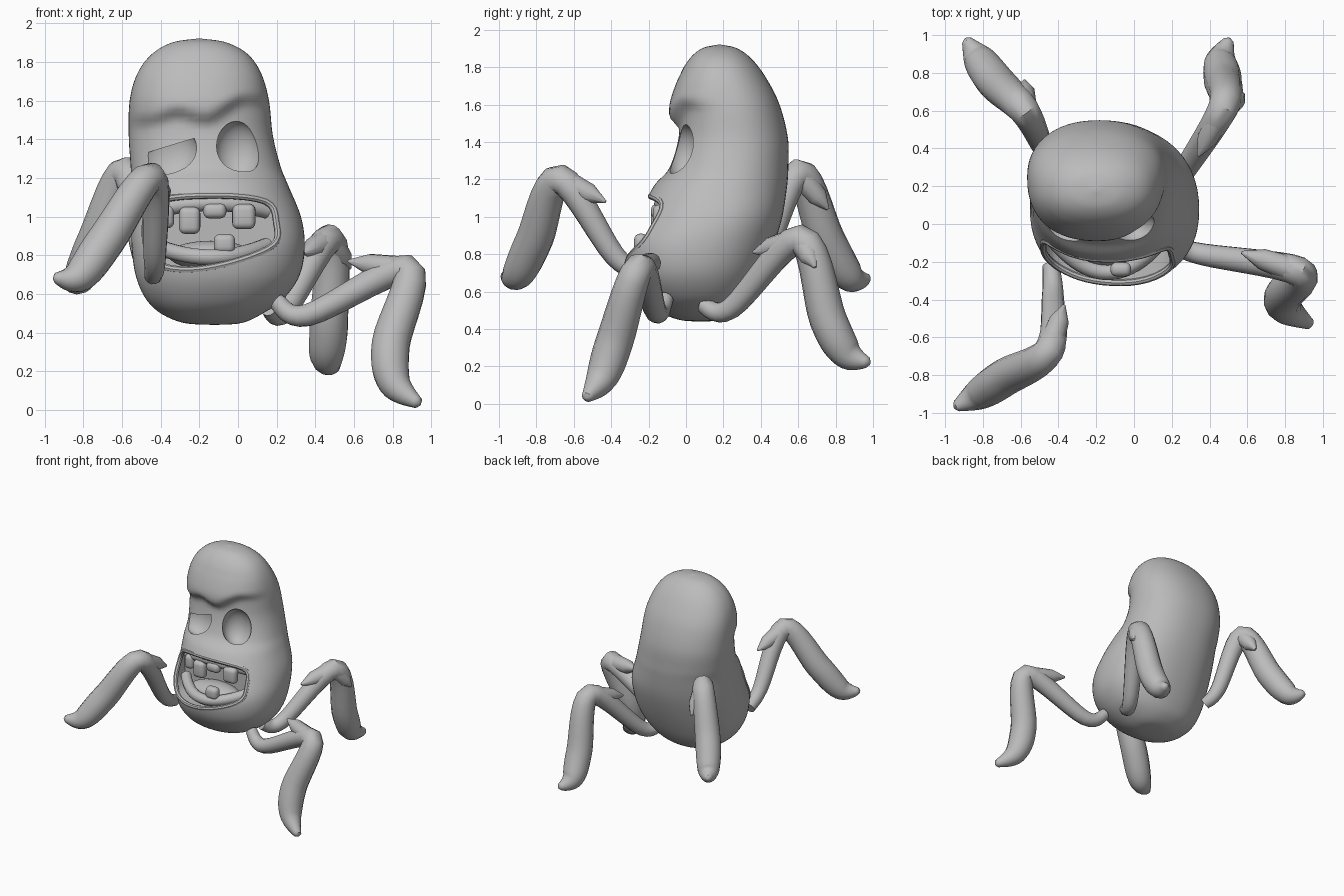
import bpy, bmesh, math
from mathutils import Vector
from mathutils.bvhtree import BVHTree

if "Cube" in bpy.data.objects:
    bpy.data.objects.remove(bpy.data.objects["Cube"])

grey = bpy.data.materials.new("clay_grey")
grey.diffuse_color = (0.5, 0.5, 0.5, 1)
grey.use_nodes = True
grey.node_tree.nodes["Principled BSDF"].inputs["Base Color"].default_value = grey.diffuse_color


def add_object(name, bm):
    bmesh.ops.recalc_face_normals(bm, faces=bm.faces)
    mesh = bpy.data.meshes.new(name)
    bm.to_mesh(mesh)
    bm.free()
    mesh.materials.append(grey)
    ob = bpy.data.objects.new(name, mesh)
    bpy.context.collection.objects.link(ob)
    return ob


def spline(points, steps, closed=False):
    """Catmull-Rom through tuples of any length."""
    n = len(points)
    pick = (lambda i: points[i % n]) if closed else (lambda i: points[max(0, min(n - 1, i))])
    out = []
    for i in range(n if closed else n - 1):
        a, b, c, d = pick(i - 1), pick(i), pick(i + 1), pick(i + 2)
        for s in range(steps):
            t = s / steps
            out.append(tuple(0.5 * (2 * q + (r - p) * t + (2 * p - 5 * q + 4 * r - u) * t * t
                       + (3 * q - p - 3 * r + u) * t ** 3) for p, q, r, u in zip(a, b, c, d)))
    if not closed:
        out.append(tuple(points[-1]))
    return out


def skin(bm, rings, loop=False):
    """Bridge rings of points; cap the ends unless looped."""
    vs = [[bm.verts.new(p) for p in r] for r in rings]
    k = len(vs[0])
    for i in range(len(vs) if loop else len(vs) - 1):
        a, b = vs[i], vs[(i + 1) % len(vs)]
        for j in range(k):
            bm.faces.new((a[j], a[(j + 1) % k], b[(j + 1) % k], b[j]))
    if not loop:
        bm.faces.new(vs[0][::-1])
        bm.faces.new(vs[-1])


def tube(name, pts, sides=12, loop=False):
    """Tube along (x, y, z, radius) points."""
    n, rings, up = len(pts), [], None
    for i, p in enumerate(pts):
        nxt = pts[(i + 1) % n] if loop else pts[min(i + 1, n - 1)]
        prv = pts[i - 1] if loop or i else pts[0]
        t = (Vector(nxt[:3]) - Vector(prv[:3])).normalized()
        up = up or Vector((0, 1, 0.1))
        up = (up - t * up.dot(t)).normalized()
        side = t.cross(up)
        rings.append([Vector(p[:3]) + (up * math.cos(a) + side * math.sin(a)) * p[3]
                      for a in (2 * math.pi * j / sides for j in range(sides))])
    bm = bmesh.new()
    skin(bm, rings, loop)
    return add_object(name, bm)


def smooth(x):
    x = max(0, min(1, x))
    return x * x * (3 - 2 * x)


def ellipsoid(name, centre, radii):
    bm = bmesh.new()
    bmesh.ops.create_uvsphere(bm, u_segments=32, v_segments=20, radius=1)
    bmesh.ops.scale(bm, vec=radii, verts=bm.verts)
    bmesh.ops.translate(bm, vec=centre, verts=bm.verts)
    return add_object(name, bm)


# Body: height, left, right, front, back of each section
sections = [(.44, -.13, -.11, .07, .09), (.45, -.28, .02, -.04, .20), (.50, -.40, .13, -.16, .29),
            (.58, -.48, .24, -.25, .35), (.70, -.53, .32, -.315, .41), (.85, -.55, .345, -.325, .47),
            (1.0, -.55, .325, -.25, .515), (1.16, -.55, .26, -.175, .54), (1.26, -.555, .22, -.09, .547),
            (1.42, -.565, .18, -.04, .545), (1.6, -.56, .16, -.03, .5), (1.74, -.52, .12, -.035, .43),
            (1.84, -.445, .05, .015, .355), (1.9, -.34, -.06, .085, .275), (1.92, -.21, -.19, .17, .19)]


def brow_line(x):
    if x > -.18:
        return 1.45 + .11 * smooth((x + .18) / .22)
    return 1.45 + .04 * math.exp(-((x + .31) / .09) ** 2)


def squarer(v):
    return math.copysign(abs(v) ** .9, v)


rings = []
for z, xl, xr, yf, yb in spline(sections, 7):
    ring = []
    for j in range(64):
        a = 2 * math.pi * j / 64
        x = (xl + xr) / 2 + (xr - xl) / 2 * squarer(math.cos(a))
        y = (yf + yb) / 2 + (yb - yf) / 2 * squarer(math.sin(a))
        # Brow ridge bulges forward over the eyes
        bulge = smooth((z - brow_line(x)) / .09) * (1 - smooth((z - 1.58) / .2))
        ring.append((x, y - .06 * bulge * max(0, -math.sin(a)) ** .6, z))
    rings.append(ring)
bm = bmesh.new()
skin(bm, rings)
bm.normal_update()
tree = BVHTree.FromBMesh(bm)
body = add_object("body", bm)


def front(x, z):
    hit = tree.ray_cast(Vector((x, -2, z)), Vector((0, 1, 0)))[0]
    return hit.y if hit else 0


# Cutters for mouth and eye sockets
mouth = spline([(.14, 1.08), (.2, .96), (.18, .85), (-.02, .765), (-.25, .725), (-.42, .76),
                (-.48, .9), (-.43, 1.07), (-.15, 1.11)], 5, True)
bm = bmesh.new()
skin(bm, [[(x, y, z) for x, z in mouth] for y in (-.6, -.03)])
mouth_cut = add_object("mouth_cutter", bm)
eye_cut = ellipsoid("round_eye_cutter", (0, front(0, 1.35) + .01, 1.345), (.118, .10, .15))
squint_cut = ellipsoid("squint_eye_cutter", (-.355, front(-.355, 1.3) + .01, 1.34), (.145, .09, .145))
bm = bmesh.new()
bm.from_mesh(squint_cut.data)
cut = bmesh.ops.bisect_plane(bm, geom=bm.verts[:] + bm.edges[:] + bm.faces[:], plane_co=(-.355, 0, 1.365),
                             plane_no=(-.29, 0, .95), clear_outer=True)
bmesh.ops.contextual_create(bm, geom=[e for e in cut["geom_cut"] if isinstance(e, bmesh.types.BMEdge)])
bm.to_mesh(squint_cut.data)
bm.free()
bpy.context.view_layer.objects.active = body
for cutter in (mouth_cut, eye_cut, squint_cut):
    mod = body.modifiers.new("cut", "BOOLEAN")
    mod.operation, mod.solver, mod.object = "DIFFERENCE", "EXACT", cutter
    bpy.ops.object.modifier_apply(modifier=mod.name)
    bpy.data.objects.remove(cutter)

# Lips, gums and tongue
tube("lips", [(x, front(x, z) + .014, z, .018) for x, z in mouth], 8, True)


def gum(name, y_mid, y_end, z_mid, z_end):
    arc = [i / 10 for i in range(-10, 11)]
    tube(name, [(-.14 + .29 * t, y_mid + (y_end - y_mid) * t * t, z_mid + (z_end - z_mid) * t * t, .042)
                for t in arc], 10)


gum("upper_gum", -.13, -.05, 1.07, 1.03)
gum("lower_gum", -.255, -.08, .79, .85)
ellipsoid("tongue", (-.14, -.1, .8), (.22, .12, .075))

# Teeth: x, y, z, width, height
for i, (x, y, z, w, h) in enumerate([(-.37, -.11, 1.0, .08, .12), (-.25, -.15, .98, .11, .14),
                                     (-.12, -.15, 1.03, .12, .08), (.03, -.14, 1.0, .12, .13),
                                     (-.07, -.24, .86, .11, .10)]):
    bm = bmesh.new()
    bmesh.ops.create_cube(bm, size=1)
    bmesh.ops.scale(bm, vec=(w, .075, h), verts=bm.verts)
    bmesh.ops.bevel(bm, geom=bm.edges[:], offset=.033, segments=4, profile=.5, affect="EDGES")
    bmesh.ops.translate(bm, vec=(x, y, z), verts=bm.verts)
    add_object(f"tooth_{i + 1}", bm)


def leg(name, elbow_tips, *joints):
    """Leg through hip, bend, knee, shin, heel and toe, with pointed folds hanging from the knee."""
    radii = (.045, .058, .08, .1, .085, .03)
    path = spline([(*p, r) for p, r in zip(joints, radii)], 7)
    end = Vector(joints[5]) + (Vector(joints[5]) - Vector(joints[4])).normalized() * .015
    tube(name, path + [(*end, .008)], 14)
    knee = Vector(joints[2])
    for i, tip in enumerate(elbow_tips):
        mid = knee.lerp(Vector(tip), .65)
        tube(f"{name}_knee_fold_{i + 1}", [(*knee, .07), (*mid, .055), (*tip, .008)], 10)


leg("front_left_leg", [(-.37, -.43, 1.08)], (-.44, -.22, .69), (-.43, -.38, .79), (-.45, -.67, 1.2),
    (-.68, -.81, .88), (-.82, -.9, .695), (-.94, -.965, .68))
leg("back_left_leg", [(-.58, .76, 1.04)], (-.44, .32, .7), (-.49, .42, .8), (-.58, .6, 1.23),
    (-.73, .75, .88), (-.82, .87, .685), (-.885, .97, .665))
leg("back_right_leg", [(.34, .36, .81), (.58, .69, .73)], (.16, .09, .53), (.24, .24, .51),
    (.47, .61, .88), (.47, .76, .45), (.46, .86, .27), (.5, .97, .22))
leg("front_right_leg", [(.57, -.15, .77)], (.2, -.11, .56), (.36, -.16, .49), (.87, -.25, .725),
    (.79, -.38, .34), (.81, -.45, .14), (.93, -.53, .035))

# Smooth shading with sharp creases kept
bpy.ops.object.select_all(action="SELECT")
bpy.ops.object.shade_smooth_by_angle(angle=math.radians(40))
